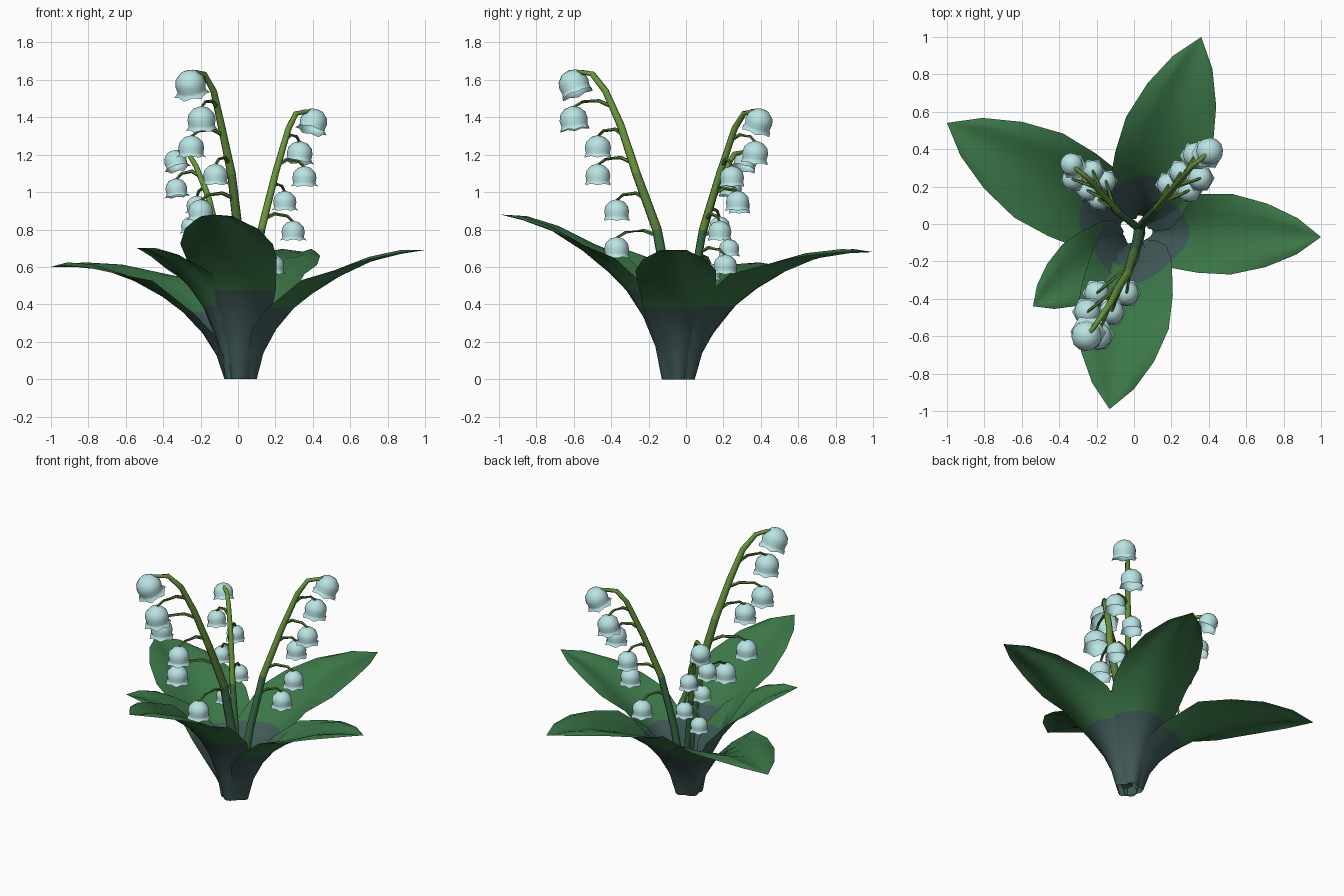
import bpy, bmesh, math
from mathutils import Vector, Matrix

if "Cube" in bpy.data.objects:
    bpy.data.objects.remove(bpy.data.objects["Cube"])


def material(name, r, g, b):
    m = bpy.data.materials.new(name)
    m.diffuse_color = (r, g, b, 1)
    m.use_nodes = True
    m.node_tree.nodes["Principled BSDF"].inputs["Base Color"].default_value = m.diffuse_color
    return m


LEAF = material("leaf_green", .044, .183, .064)
SHEATH = material("sheath_blue_grey", .052, .103, .100)
STEM_LOW = material("stem_dark_green", .045, .160, .065)
STEM_MID = material("stem_mid_green", .100, .220, .042)
STEM_TOP = material("stem_light_green", .140, .300, .045)
BELL = material("bell_pale_blue", .490, .770, .770)
CENTRE = Vector((.01, -.04, 0))


def finish(name, bm, mats, angle=60):
    mesh = bpy.data.meshes.new(name)
    bm.to_mesh(mesh)
    bm.free()
    for m in mats:
        mesh.materials.append(m)
    ob = bpy.data.objects.new(name, mesh)
    bpy.context.collection.objects.link(ob)
    bpy.ops.object.select_all(action='DESELECT')
    ob.select_set(True)
    bpy.context.view_layer.objects.active = ob
    bpy.ops.object.shade_smooth_by_angle(angle=math.radians(angle))
    return ob


# Leaves: rows of (reach, height, width, cupping, shoulder bulge) along a curved spine
ROWS = [(0, 0, .22, 1.0, 0), (.04, .2, .44, .85, 0), (.115, .38, .68, .84, 0), (.22, .54, .85, .74, 0),
        (.33, .65, .98, .42, .03), (.49, .78, 1, .18, .07), (.68, .9, .79, .07, .09),
        (.86, .965, .45, .06, .08), (1, 1, 0, 0, 0)]


def leaf(name, angle, reach, height, half, arch):
    a = math.radians(angle)
    out = Vector((math.cos(a), math.sin(a), 0))
    side = Vector((-out.y, out.x, 0))
    spine = [(.09 + row[0] * (reach - .09), height * row[1] + arch * math.sin(math.pi * row[0])) for row in ROWS]
    bm = bmesh.new()
    rows = []
    for i, (_, _, w, cup, bulge) in enumerate(ROWS[:-1]):
        r, z = spine[i]
        p, q = spine[max(i - 1, 0)], spine[i + 1]
        n = Vector((p[1] - q[1], q[0] - p[0])).normalized()
        if i < 4:
            n = Vector((-1, 0))
        row = []
        for k in range(9):
            u = k / 4 - 1
            d = half * w * cup * u * u + half * bulge * 4 * (u * u - u ** 4)
            row.append(bm.verts.new(CENTRE + out * (r + n.x * d) + side * (u * half * w)
                                    + Vector((0, 0, z + n.y * d))))
        rows.append(row)
    for i in range(len(rows) - 1):
        for k in range(8):
            f = bm.faces.new((rows[i][k], rows[i + 1][k], rows[i + 1][k + 1], rows[i][k + 1]))
            f.material_index = 1 if i < 3 else 0
    tip = bm.verts.new(CENTRE + out * spine[-1][0] + Vector((0, 0, spine[-1][1])))
    for k in range(8):
        bm.faces.new((rows[-1][k], tip, rows[-1][k + 1]))
    finish(name, bm, [LEAF, SHEATH])


leaf("leaf_left", 150.1, 1.165, .60, .26, .05)
leaf("leaf_back", 71.4, 1.097, .68, .245, .04)
leaf("leaf_right", -1.7, .99, .69, .215, .01)
leaf("leaf_front", 261.6, .96, .88, .25, 0)
leaf("leaf_front_left", 216, .68, .70, .175, .02)


# Tapered tube along a list of points
def tube(bm, pts, r0, r1, sides):
    rings = []
    for i, p in enumerate(pts):
        d = (pts[min(i + 1, len(pts) - 1)] - pts[max(i - 1, 0)]).normalized()
        x = d.cross(Vector((.3, 1, .1))).normalized()
        y = d.cross(x)
        r = r0 + (r1 - r0) * i / (len(pts) - 1)
        rings.append([bm.verts.new(p + r * (x * math.cos(t) + y * math.sin(t)))
                      for t in (2 * math.pi * k / sides for k in range(sides))])
    faces = [bm.faces.new((a[k], a[(k + 1) % sides], b[(k + 1) % sides], b[k]))
             for a, b in zip(rings, rings[1:]) for k in range(sides)]
    bm.faces.new(rings[0][::-1])
    bm.faces.new(rings[-1])
    return faces


# Bell flower: rounded cup with a six-lobed flared rim
PROFILE = [(.55, .78), (.92, .4), (1.02, -.05), (.95, -.42), (.97, -.58)]


def bell(name, pos, r, out, tilt):
    bm = bmesh.new()
    n = 12
    rings = []
    for pr, pz in PROFILE:
        rings.append([bm.verts.new((pr * r * math.cos(math.tau * k / n), pr * r * math.sin(math.tau * k / n), pz * r))
                      for k in range(n)])
    rim = []
    for k in range(n):
        pr, pz = (1.2, -.82) if k % 2 == 0 else (1.04, -.7)
        rim.append(bm.verts.new((pr * r * math.cos(math.tau * k / n), pr * r * math.sin(math.tau * k / n), pz * r)))
    rings.append(rim)
    top = bm.verts.new((0, 0, .95 * r))
    for k in range(n):
        bm.faces.new((top, rings[0][k], rings[0][(k + 1) % n]))
        for a, b in zip(rings, rings[1:]):
            bm.faces.new((a[k], b[k], b[(k + 1) % n], a[(k + 1) % n]))
    axis = Vector((out.y, -out.x, 0)).normalized()
    bm.transform(Matrix.Translation(pos) @ Matrix.Rotation(math.radians(tilt), 4, axis))
    finish(name, bm, [BELL])


def stem_at(pts, z):
    for a, b in zip(pts, pts[1:]):
        if a.z <= z <= b.z:
            return a.lerp(b, (z - a.z) / (b.z - a.z))
    return pts[-2].copy()


# One flower stalk: stem, arched pedicels and hanging bells
def stalk(name, path, bells, r_first, r_last, thick):
    pts = [Vector(p) for p in path]
    peak = max(p.z for p in pts)
    bm = bmesh.new()
    first = Vector(bells[0])
    for f in tube(bm, pts + [first + Vector((0, 0, r_first * .75))], thick, .010, 8):
        z = f.calc_center_median().z / peak
        f.material_index = 0 if z < .55 else 1 if z < .65 else 2
    finish(name + "_stem", bm, [STEM_LOW, STEM_MID, STEM_TOP])
    bm = bmesh.new()
    for i, b in enumerate(bells):
        p = Vector(b)
        r = r_first + (r_last - r_first) * min(1, i / 2.5)
        if i:
            end = p + Vector((0, 0, r * .85))
            start = stem_at(pts, p.z + .065)
            m1 = start.lerp(end, .35) + Vector((0, 0, .033))
            m2 = start.lerp(end, .78) + Vector((0, 0, .028))
            tube(bm, [start, m1, m2, end], .012, .007, 5)
        out = Vector((p.x, p.y, 0)) - Vector((CENTRE.x, CENTRE.y, 0))
        bell(f"{name}_bell_{i + 1}", p, r, out, -22 if i == 0 else -8 if i == 1 else 0)
    finish(name + "_pedicels", bm, [STEM_MID])


stalk("front_stalk",
      [(.03, -.04, .02), (.02, -.09, .45), (0, -.155, .8), (-.035, -.265, 1.1), (-.09, -.35, 1.36),
       (-.13, -.43, 1.54), (-.18, -.5, 1.63), (-.22, -.56, 1.64)],
      [(-.255, -.60, 1.58), (-.195, -.60, 1.39), (-.25, -.47, 1.24), (-.12, -.47, 1.09),
       (-.2, -.37, .9), (-.04, -.37, .7)], .080, .065, .032)
stalk("right_stalk",
      [(.03, -.02, .02), (.07, .03, .45), (.125, .09, .8), (.2, .18, 1.1), (.27, .26, 1.34),
       (.31, .31, 1.42), (.36, .35, 1.43)],
      [(.405, .39, 1.38), (.33, .37, 1.21), (.355, .245, 1.08), (.25, .275, .95),
       (.295, .18, .79), (.185, .21, .61)], .072, .061, .026)
stalk("left_stalk",
      [(.02, -.02, .02), (-.03, .02, .4), (-.09, .07, .7), (-.16, .15, .98), (-.225, .22, 1.14),
       (-.265, .26, 1.205), (-.31, .295, 1.21)],
      [(-.335, .32, 1.17), (-.33, .24, 1.02), (-.22, .285, .93), (-.25, .18, .82),
       (-.15, .23, .70), (-.19, .13, .57)], .060, .053, .022)
